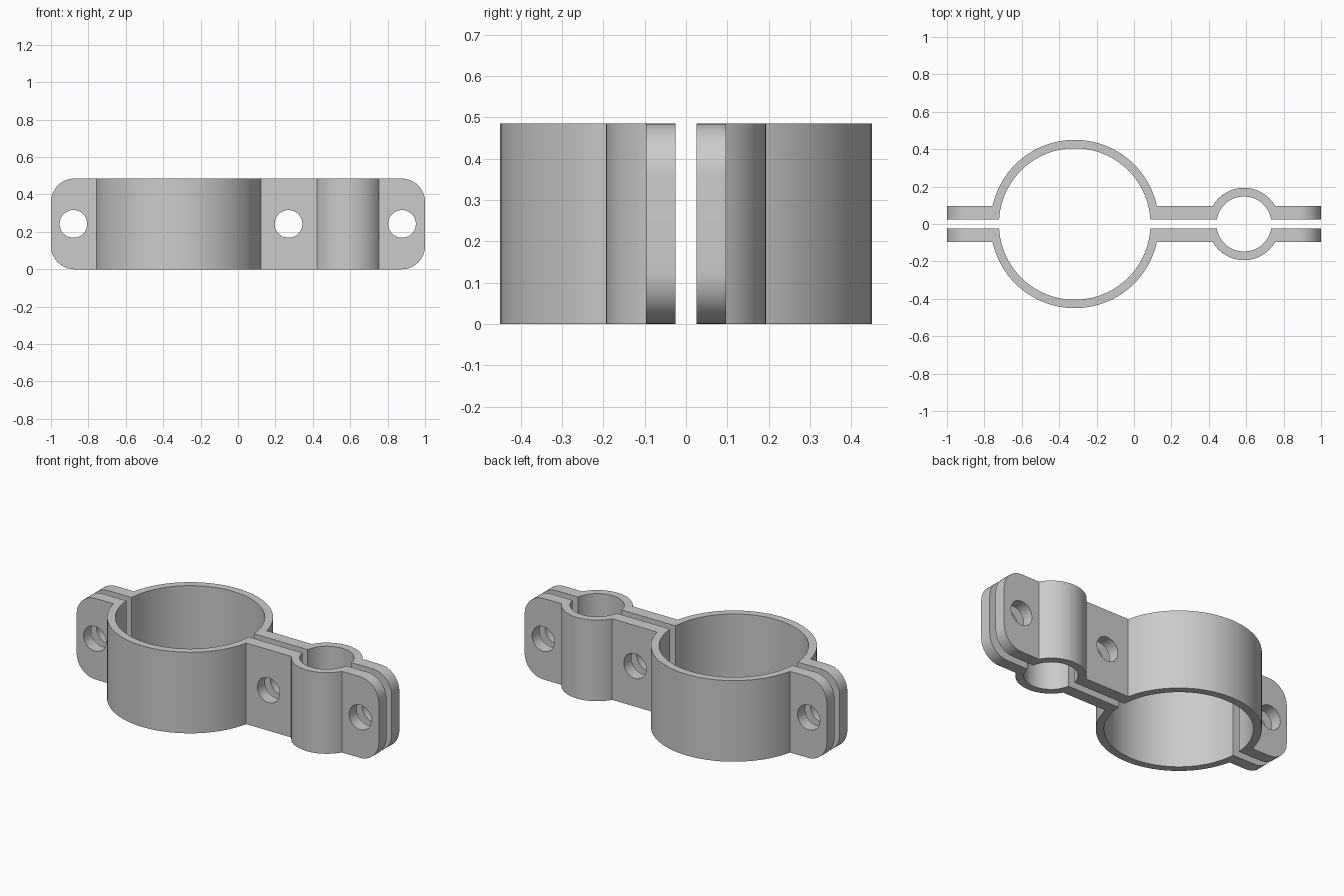
import bpy, bmesh
from math import asin, cos, sin, pi, radians
from mathutils import Matrix

if "Cube" in bpy.data.objects:
    bpy.data.objects.remove(bpy.data.objects["Cube"], do_unlink=True)

HEIGHT = 0.485
GAP, FACE = 0.025, 0.097                 # inner and outer y of the flanges
BIG = (-0.317, 0.45, 0.405)              # centre x, outer radius, inner radius
SMALL = (0.588, 0.193, 0.147)
HOLES = (-0.88, 0.27, 0.877)
HOLE_RADIUS, CORNER = 0.074, 0.125

grey = bpy.data.materials.new("light grey metal")
grey.use_nodes = True
colour = (0.6, 0.6, 0.6, 1)
grey.diffuse_color = colour
grey.node_tree.nodes["Principled BSDF"].inputs["Base Color"].default_value = colour


def arc(cx, radius, y, steps=48):
    """Arc over the ring from left to right, starting and ending at height y."""
    a = asin(y / radius)
    angles = [pi - a - (pi - 2 * a) * i / steps for i in range(steps + 1)]
    return [(cx + radius * cos(t), radius * sin(t)) for t in angles]


def half_profile():
    outer = [(-1, FACE)] + arc(BIG[0], BIG[1], FACE) + arc(SMALL[0], SMALL[1], FACE) + [(1, FACE)]
    inner = [(-1, GAP)] + arc(BIG[0], BIG[2], GAP) + arc(SMALL[0], SMALL[2], GAP) + [(1, GAP)]
    return outer + inner[::-1]


def make_object(name, bm):
    bmesh.ops.recalc_face_normals(bm, faces=bm.faces)
    mesh = bpy.data.meshes.new(name)
    bm.to_mesh(mesh)
    bm.free()
    mesh.materials.append(grey)
    obj = bpy.data.objects.new(name, mesh)
    bpy.context.collection.objects.link(obj)
    return obj


def clamp_half(name, side):
    # Strap profile extruded upward
    bm = bmesh.new()
    base = bm.faces.new([bm.verts.new((x, side * y, 0)) for x, y in half_profile()])
    top = bmesh.ops.extrude_face_region(bm, geom=[base])["geom"]
    bmesh.ops.translate(bm, vec=(0, 0, HEIGHT),
                        verts=[v for v in top if isinstance(v, bmesh.types.BMVert)])
    bmesh.ops.recalc_face_normals(bm, faces=bm.faces)

    # Rounded end corners
    ends = [e for e in bm.edges
            if all(abs(v.co.x) > 0.999 for v in e.verts)
            and abs(e.verts[0].co.z - e.verts[1].co.z) < 0.001]
    bmesh.ops.bevel(bm, geom=ends, offset=CORNER, offset_type='OFFSET',
                    segments=12, profile=0.5, affect='EDGES')
    obj = make_object(name, bm)

    # Bolt holes
    bm = bmesh.new()
    for x in HOLES:
        place = Matrix.Translation((x, 0, HEIGHT / 2)) @ Matrix.Rotation(radians(90), 4, 'X')
        bmesh.ops.create_cone(bm, cap_ends=True, segments=40, radius1=HOLE_RADIUS,
                              radius2=HOLE_RADIUS, depth=0.4, matrix=place)
    cutter = make_object("bolt_hole_cutter", bm)
    cutter.hide_render = True
    cut = obj.modifiers.new("bolt holes", 'BOOLEAN')
    cut.operation, cut.solver, cut.object = 'DIFFERENCE', 'EXACT', cutter

    bpy.ops.object.select_all(action='DESELECT')
    obj.select_set(True)
    bpy.context.view_layer.objects.active = obj
    bpy.ops.object.modifier_apply(modifier=cut.name)
    bpy.data.objects.remove(cutter, do_unlink=True)
    bpy.ops.object.shade_smooth_by_angle(angle=radians(30))


clamp_half("front_clamp_half", -1)
clamp_half("back_clamp_half", 1)
